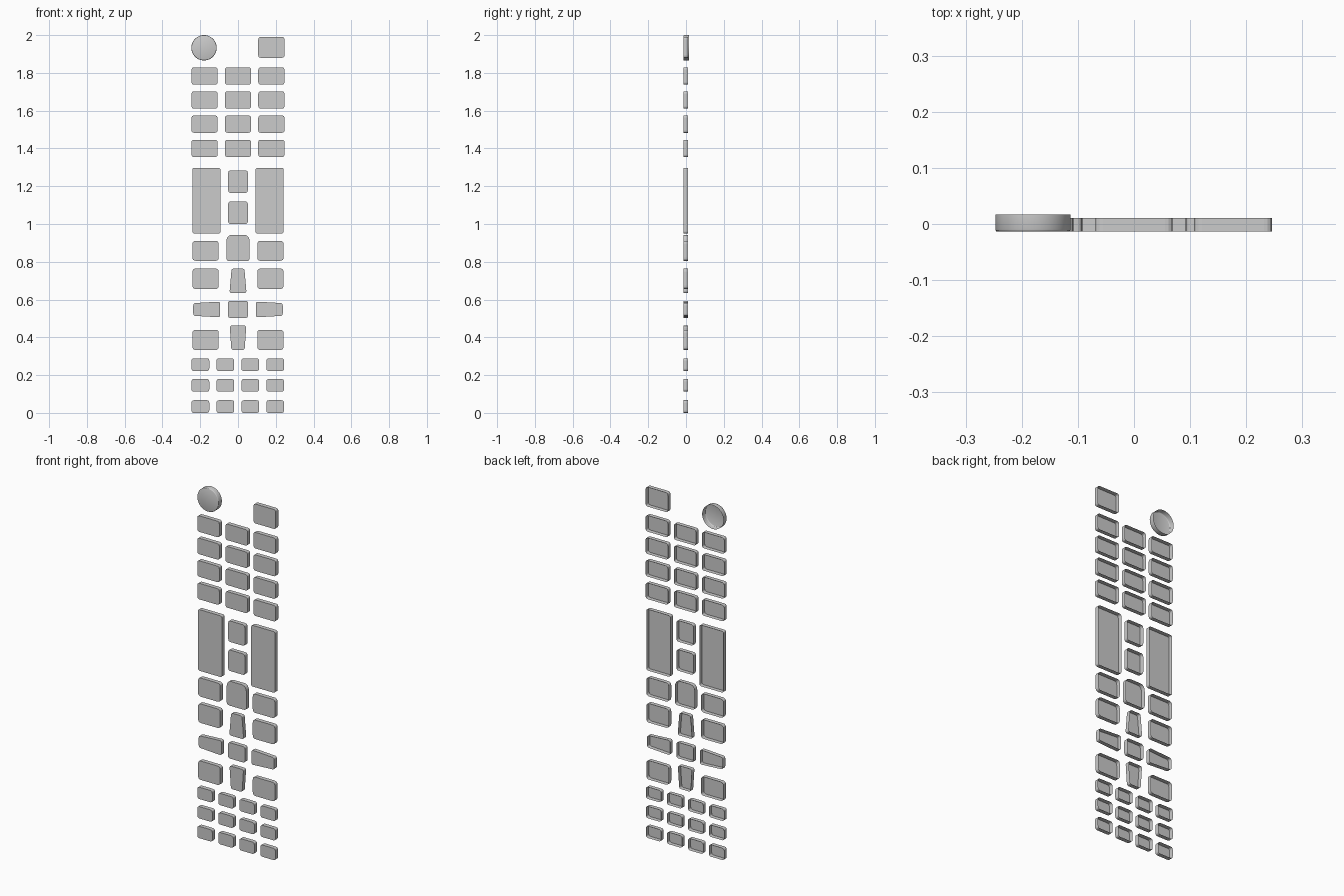
import bpy, bmesh, math

if "Cube" in bpy.data.objects:
    bpy.data.objects.remove(bpy.data.objects["Cube"])

FRONT, BACK = -0.0135, 0.0105


def shell(name, outline, rings):
    """Open-backed cap: outline(inset) gives (x, z) points, rings are (inset, y) from back to front."""
    bm = bmesh.new()
    loops = [[bm.verts.new((x, y, z)) for x, z in outline(inset)] for inset, y in rings]
    n = len(loops[0])
    for a, b in zip(loops, loops[1:]):
        for i in range(n):
            j = (i + 1) % n
            bm.faces.new((a[i], a[j], b[j], b[i]))
    bm.faces.new(loops[-1])
    bmesh.ops.recalc_face_normals(bm, faces=bm.faces)
    # the flat front must point towards -y
    cap = max(bm.faces, key=lambda f: len(f.verts))
    if cap.normal.y > 0:
        bmesh.ops.reverse_faces(bm, faces=bm.faces)
    me = bpy.data.meshes.new(name)
    bm.to_mesh(me)
    bm.free()
    ob = bpy.data.objects.new(name, me)
    bpy.context.collection.objects.link(ob)
    return ob


def rounded(corners, r, steps=4):
    """Round the corners of a convex (x, z) polygon with small curves."""
    pts = []
    n = len(corners)
    for i, (cx, cz) in enumerate(corners):
        ends = []
        for px, pz in (corners[i - 1], corners[(i + 1) % n]):
            d = math.hypot(px - cx, pz - cz)
            k = min(r, d * 0.45) / d
            ends.append((cx + (px - cx) * k, cz + (pz - cz) * k))
        (ax, az), (bx, bz) = ends
        for s in range(steps + 1):
            t = s / steps
            u, v, w = (1 - t) ** 2, 2 * t * (1 - t), t * t
            pts.append((u * ax + v * cx + w * bx, u * az + v * cz + w * bz))
    return pts


def poly_key(name, corners, r=0.014):
    pts = rounded(corners, r)
    return shell(name, lambda inset: pts, [(0, BACK), (0, FRONT)])


def key(name, x0, x1, z0, z1, r=0.014):
    return poly_key(name, [(x0, z0), (x1, z0), (x1, z1), (x0, z1)], r)


# round power button, smooth all over
def circle(inset, n=48):
    r = 0.067 - inset
    return [(-0.18 + r * math.cos(2 * math.pi * i / n),
             1.933 + r * math.sin(2 * math.pi * i / n)) for i in range(n)]


power = shell("power_button", circle,
              [(0, 0.0165), (0, -0.0100), (0.001, -0.0125), (0.0035, FRONT)])
for p in power.data.polygons:
    p.use_smooth = True

# source key beside the power button
key("source_key", 0.107, 0.246, 1.88, 1.99)

# number pad
for r, (z0, z1) in enumerate([(1.738, 1.829), (1.611, 1.702), (1.483, 1.574), (1.355, 1.446)]):
    for c, (x0, x1) in enumerate([(-0.246, -0.108), (-0.069, 0.069), (0.107, 0.246)]):
        key(f"number_key_{r}_{c}", x0, x1, z0, z1)

# tall rocker keys and the outer keys of the navigation block
for side, s in (("left", -1), ("right", 1)):
    def side_key(name, xi, xo, z0, z1):
        a, b = sorted((s * xi, s * xo))
        key(f"{name}_{side}", a, b, z0, z1, 0.018)
    key(f"rocker_{side}", *sorted((s * 0.092, s * 0.242)), 0.95, 1.297, 0.012)
    side_key("menu_key", 0.102, 0.241, 0.805, 0.911)
    side_key("guide_key", 0.102, 0.241, 0.656, 0.764)
    side_key("exit_key", 0.102, 0.241, 0.333, 0.440)
    # sideways arrow keys taper towards the outside
    poly_key(f"arrow_key_{side}", [(s * 0.094, 0.506), (s * 0.237, 0.514),
                                   (s * 0.237, 0.581), (s * 0.094, 0.589)], 0.012)

# centre column
key("mute_key", -0.052, 0.052, 1.165, 1.284)
key("recall_key", -0.052, 0.052, 1.0, 1.119)
poly_key("home_key", [(-0.062, 0.803), (0.062, 0.803), (0.062, 0.92),
                      (0.048, 0.942), (-0.048, 0.942), (-0.062, 0.92)], 0.018)
key("confirm_key", -0.053, 0.053, 0.503, 0.593)
poly_key("arrow_key_up", [(-0.045, 0.635), (0.045, 0.635), (0.034, 0.764), (-0.034, 0.764)], 0.012)
poly_key("arrow_key_down", [(-0.035, 0.333), (0.035, 0.333), (0.044, 0.462), (-0.044, 0.462)], 0.012)

# playback keys in a four-column block
for r, z0 in enumerate((0.222, 0.112, 0.0)):
    for c, xc in enumerate((-0.199, -0.067, 0.065, 0.197)):
        key(f"playback_key_{r}_{c}", xc - 0.047, xc + 0.047, z0, z0 + 0.067)
